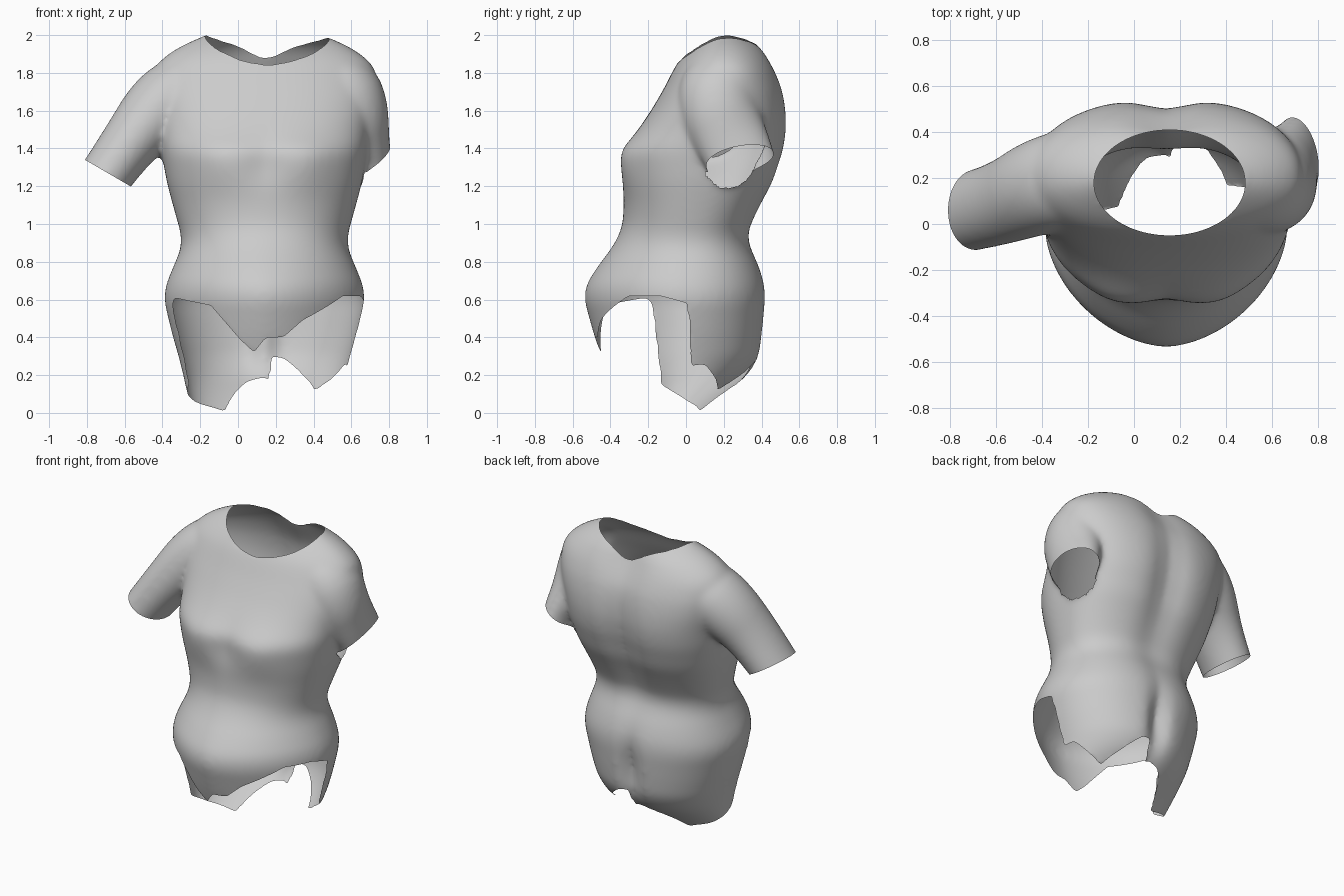
import bpy, bmesh, math
from mathutils import Vector

if "Cube" in bpy.data.objects:
    bpy.data.objects.remove(bpy.data.objects["Cube"])

CX = 0.14          # body centre line
SEG = 72


def lerp_table(table, t):
    """Piecewise linear lookup in rows of (key, value, ...)."""
    if t <= table[0][0]:
        return table[0][1:]
    for a, b in zip(table, table[1:]):
        if t <= b[0]:
            k = (t - a[0]) / (b[0] - a[0])
            return tuple(p + (q - p) * k for p, q in zip(a[1:], b[1:]))
    return table[-1][1:]


def smooth_table(table, t, w):
    """Lookup averaged over a small window, so that rows blend."""
    rows = [lerp_table(table, t + w * k / 4) for k in range(-4, 5)]
    return [sum(c) / 9 for c in zip(*rows)]


def gauss(d, w):
    return math.exp(-(d / w) ** 2)


def add_loft(bm, rings):
    """Closed tube through rings of points, capped at both ends."""
    loops = [[bm.verts.new(p) for p in r] for r in rings]
    for a, b in zip(loops, loops[1:]):
        for i in range(len(a)):
            j = (i + 1) % len(a)
            bm.faces.new((a[i], a[j], b[j], b[i]))
    bm.faces.new(loops[0][::-1])
    bm.faces.new(loops[-1])


# Torso profile: z, half width, front y, back y
PROFILE = [
    (-0.06, 0.36, -0.20, 0.02), (0.10, 0.41, -0.30, 0.21), (0.20, 0.43, -0.38, 0.34),
    (0.30, 0.455, -0.45, 0.40), (0.42, 0.49, -0.49, 0.415), (0.60, 0.533, -0.54, 0.43),
    (0.68, 0.522, -0.53, 0.425), (0.78, 0.48, -0.465, 0.395), (0.87, 0.442, -0.395, 0.355),
    (0.94, 0.44, -0.355, 0.34), (1.00, 0.457, -0.335, 0.36), (1.10, 0.485, -0.33, 0.41),
    (1.22, 0.517, -0.34, 0.475), (1.39, 0.547, -0.345, 0.53), (1.50, 0.56, -0.255, 0.545),
    (1.60, 0.58, -0.185, 0.54), (1.72, 0.60, -0.115, 0.52), (1.82, 0.59, -0.065, 0.485),
    (1.88, 0.54, -0.03, 0.455), (1.94, 0.45, 0.03, 0.42), (1.99, 0.345, 0.09, 0.35),
    (2.02, 0.24, 0.12, 0.28)]
# Roundness of the section: z, front, back
ROUND = [(0.2, 1.1, 0.97), (0.6, 1.15, 0.92), (0.94, 1.0, 0.88),
         (1.35, 0.84, 0.79), (1.65, 0.86, 0.78), (1.99, 1.0, 1.0)]


def section(z):
    hw, front, back = smooth_table(PROFILE, z, 0.04)
    ef, eb = smooth_table(ROUND, z, 0.06)
    mid = max(-0.02, min(0.2, -0.02 + 0.2 * (z - 0.7))) - 0.25 * max(0, 0.3 - z)
    return hw, front, back, mid, ef, eb


def torso_ring(z):
    hw, front, back, mid, ef, eb = section(z)
    pts = []
    for i in range(SEG):
        a = 2 * math.pi * i / SEG
        c, s = math.cos(a), math.sin(a)
        e = eb if s > 0 else ef
        x = hw * math.copysign(abs(c) ** e, c)
        y = mid + (abs(s) ** e * (back - mid) if s > 0 else -abs(s) ** e * (mid - front))
        if s > 0:   # spine groove, nape and seat cleft
            y -= 0.05 * gauss(z - 1.35, 0.45) * gauss(x, 0.12)
            y -= 0.06 * gauss(z - 0.42, 0.22) * gauss(x, 0.06)
            y -= 0.035 * gauss(z - 1.88, 0.14) * gauss(x, 0.17)
        else:       # chest relief
            y -= 0.02 * gauss(z - 1.33, 0.13) * (gauss(abs(x) - 0.23, 0.13) - gauss(x, 0.08))
        pts.append((CX + x, y, z))
    return pts


def outside_torso(p):
    hw, front, back, mid, ef, eb = section(p.z)
    e, depth = (eb, back - mid) if p.y > mid else (ef, mid - front)
    return (abs(p.x - CX) / hw) ** (2 / e) + (abs(p.y - mid) / depth) ** (2 / e) > 1.06


def arm_rings(path, point, normal):
    """Rings from rows of (x, y, z, radius along y, radius across)."""
    table = [(i,) + row for i, row in enumerate(path)]
    n = len(path) - 1
    rows = [lerp_table(table, 0)] + \
        [smooth_table(table, n * k / 24, 0.5) for k in range(1, 24)] + [lerp_table(table, n)]
    rings = []
    for k, (x, y, z, ry, rv) in enumerate(rows):
        a, b = rows[max(k - 1, 0)], rows[min(k + 1, 24)]
        t = (Vector(b[:3]) - Vector(a[:3])).normalized()
        u = Vector((0, 1, 0))
        u = (u - t * u.dot(t)).normalized()
        v = t.cross(u)
        ring = [Vector((x, y, z)) + u * ry * math.cos(w) + v * rv * math.sin(w)
                for w in (2 * math.pi * i / 32 for i in range(32))]
        # keep the tube end just past its opening plane
        nn = Vector(normal).normalized()
        for i, p in enumerate(ring):
            d = (p - Vector(point)).dot(nn) - 0.06
            if d > 0 or k == 24:
                ring[i] = p - t * (d / t.dot(nn))
        rings.append(ring)
    return rings


ARM_A = [(-0.12, 0.21, 1.76, 0.2, 0.15), (-0.29, 0.20, 1.71, 0.215, 0.195),
         (-0.42, 0.16, 1.61, 0.21, 0.195), (-0.55, 0.10, 1.46, 0.185, 0.157),
         (-0.69, 0.06, 1.27, 0.175, 0.14), (-0.75, 0.045, 1.18, 0.17, 0.14)]
ARM_B = [(0.42, 0.21, 1.77, 0.2, 0.15), (0.555, 0.17, 1.71, 0.215, 0.21),
         (0.615, 0.17, 1.60, 0.21, 0.187), (0.65, 0.22, 1.49, 0.20, 0.155),
         (0.70, 0.28, 1.37, 0.185, 0.11), (0.72, 0.31, 1.27, 0.18, 0.10)]
OPEN_A = ((-0.69, 0.06, 1.27), (-0.5, 0, -0.86))
OPEN_B = ((0.70, 0.29, 1.335), (0.6, 0.2, -0.77))

# Hem height by angle around the body: 0 = front, positive towards +x
HEM = [(-180, 0.19), (-164, 0.17), (-133, 0.08), (-109, 0.01), (-92, 0.06),
       (-72, 0.15), (-70, 0.58), (-66, 0.61), (-34, 0.57),
       (-16, 0.39), (-7, 0.32), (1, 0.40), (12, 0.40), (24, 0.49), (54, 0.62),
       (75, 0.62), (91, 0.58), (94, 0.25), (103, 0.26), (122, 0.12),
       (145, 0.20), (165, 0.29), (174, 0.30), (176, 0.17), (180, 0.19)]


def hem(p):
    return lerp_table(HEM, math.degrees(math.atan2(p.x - CX, -p.y)))[0]


def neck(p):
    """Below 1 inside the neck opening."""
    return math.hypot((p.x - 0.155) / 0.33, (p.y - 0.18) / 0.23)


# Solid body: torso and both upper arms fused into one skin
bm = bmesh.new()
add_loft(bm, [torso_ring(-0.06 + 2.08 * i / 90) for i in range(91)])
add_loft(bm, arm_rings(ARM_A, *OPEN_A))
add_loft(bm, arm_rings(ARM_B, *OPEN_B))
bmesh.ops.recalc_face_normals(bm, faces=bm.faces)
mesh = bpy.data.meshes.new("solid_body")
bm.to_mesh(mesh)
bm.free()
torso = bpy.data.objects.new("torso_shell", mesh)
bpy.context.collection.objects.link(torso)
remesh = torso.modifiers.new("fuse", 'REMESH')
remesh.mode = 'VOXEL'
remesh.voxel_size = 0.014
smooth = torso.modifiers.new("soften", 'SMOOTH')
smooth.factor = 0.5
smooth.iterations = 22
skin = bpy.data.meshes.new_from_object(
    torso.evaluated_get(bpy.context.evaluated_depsgraph_get()))
torso.modifiers.clear()
torso.data = skin

bm = bmesh.new()
bm.from_mesh(skin)


# Sleeve openings
def cut_sleeve(point, normal, inside):
    faces = [f for f in bm.faces if inside(f.calc_center_median())]
    geom = list({v for f in faces for v in f.verts}) + \
        list({e for f in faces for e in f.edges}) + faces
    bmesh.ops.bisect_plane(bm, geom=geom, plane_co=point, plane_no=normal,
                           clear_outer=True)


cut_sleeve(*OPEN_A, lambda c: c.x < -0.46 and c.z < 1.5)
cut_sleeve(*OPEN_B, lambda c: c.x > 0.45 and 1.1 < c.z < 1.6 and c.y > 0 and outside_torso(c))

# Neck opening and ragged hem
gone = []
for f in bm.faces:
    c = f.calc_center_median()
    if (c.z > 1.7 and neck(c) < 1) or (c.z < 0.8 and c.z < hem(c)):
        gone.append(f)
bmesh.ops.delete(bm, geom=gone, context='FACES')
for v in bm.verts:
    if not v.is_boundary:
        continue
    if v.co.z > 1.7:
        k = neck(v.co)
        v.co.x = 0.155 + (v.co.x - 0.155) / k
        v.co.y = 0.18 + (v.co.y - 0.18) / k
    elif v.co.z < 0.8 and abs(hem(v.co) - v.co.z) < 0.025:
        v.co.z = hem(v.co)
# Even out the cut edges
for _ in range(4):
    moved = {}
    for v in bm.verts:
        near = [e.other_vert(v).co for e in v.link_edges if e.is_boundary]
        if len(near) == 2 and (v.co.z < 0.8 or v.co.z > 1.7):
            moved[v] = v.co * 0.5 + (near[0] + near[1]) * 0.25
    for v, co in moved.items():
        v.co = co
bm.to_mesh(skin)
bm.free()

# Plain grey surface
grey = bpy.data.materials.new("light_grey")
grey.diffuse_color = (0.6, 0.6, 0.6, 1)
grey.use_nodes = True
grey.node_tree.nodes["Principled BSDF"].inputs["Base Color"].default_value = grey.diffuse_color
skin.materials.clear()
skin.materials.append(grey)
bpy.context.view_layer.objects.active = torso
torso.select_set(True)
bpy.ops.object.shade_smooth_by_angle(angle=math.radians(50))
